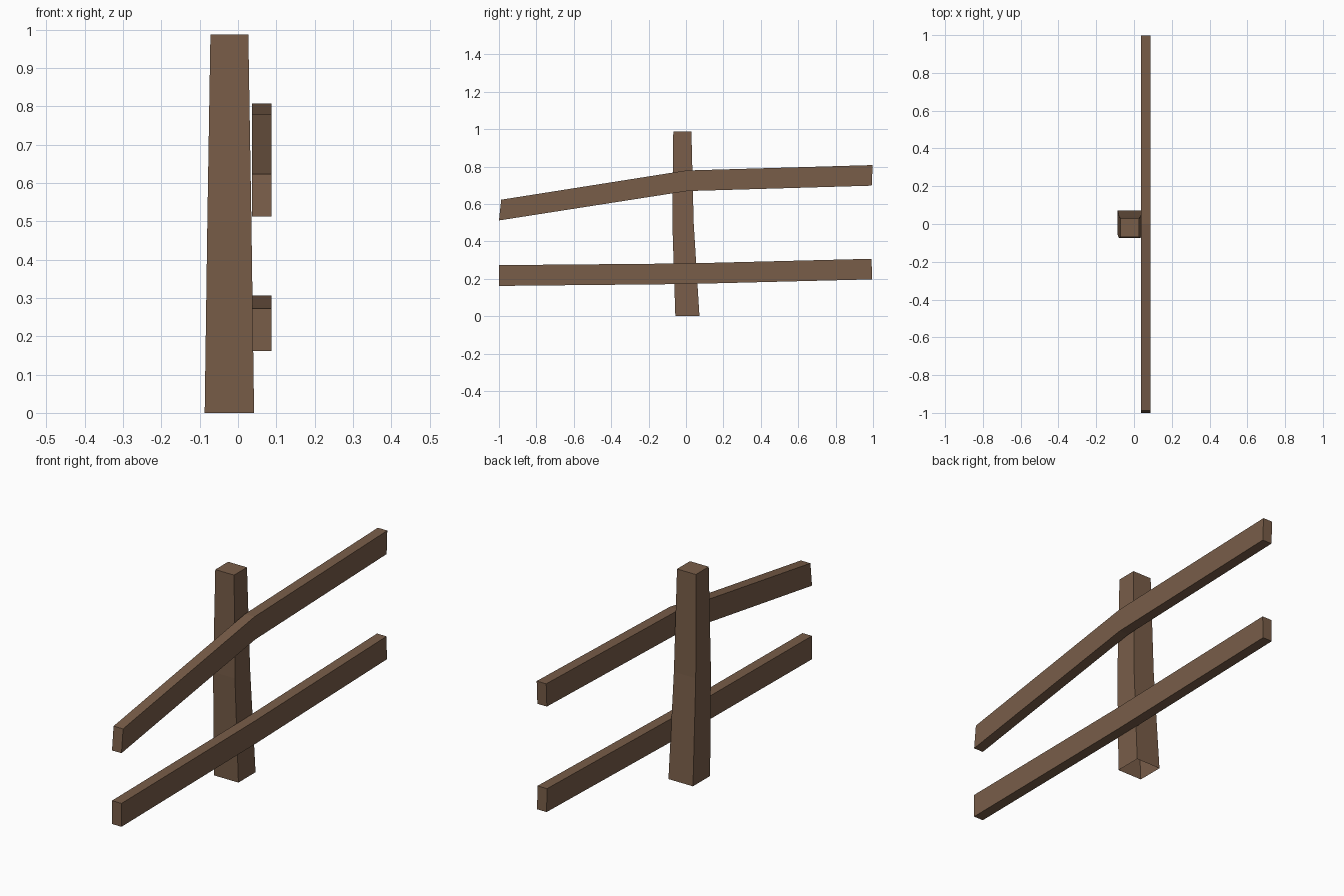
import bpy, bmesh

if "Cube" in bpy.data.objects:
    bpy.data.objects.remove(bpy.data.objects["Cube"])

wood = bpy.data.materials.new("brown wood")
wood.diffuse_color = (0.19, 0.11, 0.066, 1)
wood.use_nodes = True
wood.node_tree.nodes["Principled BSDF"].inputs["Base Color"].default_value = wood.diffuse_color


def loft(name, rings, cap_start=True):
    """Join four-cornered rings into a tube with flat sides."""
    bm = bmesh.new()
    loops = [[bm.verts.new(p) for p in ring] for ring in rings]
    for a, b in zip(loops, loops[1:]):
        for i in range(4):
            j = (i + 1) % 4
            bm.faces.new((a[i], a[j], b[j], b[i]))
    bm.faces.new(loops[-1])
    if cap_start:
        bm.faces.new(loops[0][::-1])
    bmesh.ops.recalc_face_normals(bm, faces=bm.faces)
    mesh = bpy.data.meshes.new(name)
    bm.to_mesh(mesh)
    bm.free()
    mesh.materials.append(wood)
    obj = bpy.data.objects.new(name, mesh)
    bpy.context.collection.objects.link(obj)
    return obj


def post_ring(x0, x1, y0, y1, z):
    return [(x0, y0, z), (x1, y0, z), (x1, y1, z), (x0, y1, z)]


def rail_ring(bottom, top):
    (yb, zb), (yt, zt) = bottom, top
    return [(0.037, yb, zb), (0.087, yb, zb), (0.087, yt, zt), (0.037, yt, zt)]


# Tapered, slightly bent post with an open underside
loft("post", [post_ring(-0.087, 0.042, -0.057, 0.072, 0),
              post_ring(-0.080, 0.035, -0.073, 0.041, 0.50),
              post_ring(-0.072, 0.027, -0.068, 0.029, 0.987)], cap_start=False)

# Upper rail, bent at the post
loft("upper_rail", [rail_ring((-1.0, 0.512), (-0.988, 0.623)),
                    rail_ring((0.005, 0.669), (0.0, 0.779)),
                    rail_ring((0.993, 0.698), (0.998, 0.808))])

# Lower rail, nearly level
loft("lower_rail", [rail_ring((-1.0, 0.162), (-1.0, 0.273)),
                    rail_ring((0.0, 0.172), (0.0, 0.282)),
                    rail_ring((0.995, 0.197), (0.992, 0.307))])
